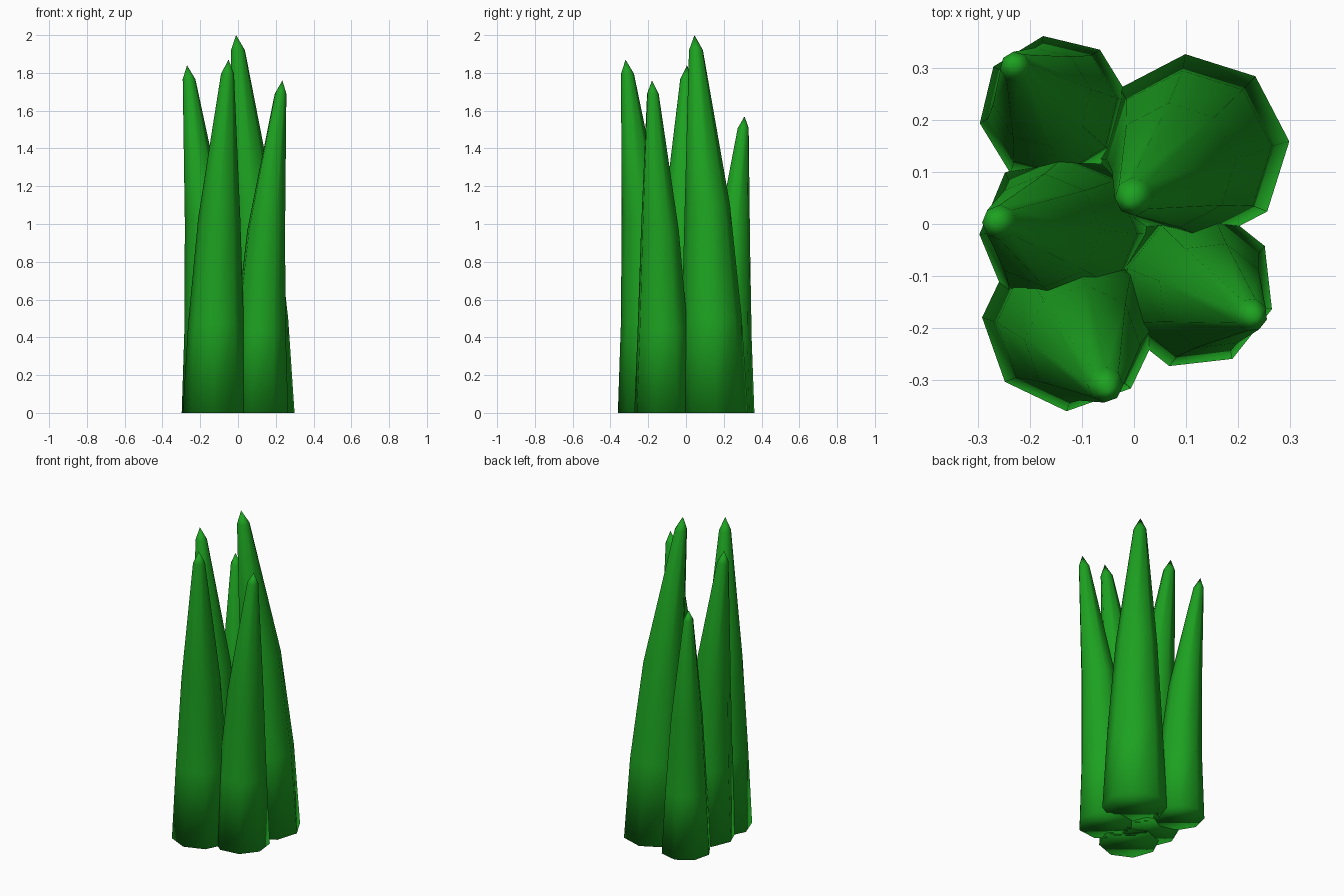
import bpy, bmesh
from math import cos, sin, radians

if "Cube" in bpy.data.objects:
    bpy.data.objects.remove(bpy.data.objects["Cube"])

green = bpy.data.materials.new("leaf_green")
green.diffuse_color = (0.012, 0.36, 0.015, 1)
green.use_nodes = True
green.node_tree.nodes["Principled BSDF"].inputs["Base Color"].default_value = green.diffuse_color

SIDES = 8
# (fraction of height, fraction of base radius)
PROFILE = [(0, 1), (0.25, 0.86), (0.55, 0.65), (0.96, 0.2)]


def spike(name, base, radius, turn, tip):
    """Eight-sided tapering leaf whose lean grows with the square of height."""
    bm = bmesh.new()
    rings = []
    for t, r in PROFILE:
        cx = base[0] + (tip[0] - base[0]) * t * t
        cy = base[1] + (tip[1] - base[1]) * t * t
        rings.append([bm.verts.new((cx + radius * r * cos(radians(turn + 45 * i)),
                                    cy + radius * r * sin(radians(turn + 45 * i)),
                                    tip[2] * t)) for i in range(SIDES)])
    point = bm.verts.new(tip)
    bm.faces.new(rings[0][::-1])
    for i in range(SIDES):
        j = (i + 1) % SIDES
        for low, high in zip(rings, rings[1:]):
            bm.faces.new((low[i], low[j], high[j], high[i]))
        bm.faces.new((rings[-1][i], rings[-1][j], point))
    for f in bm.faces:
        f.smooth = True
    mesh = bpy.data.meshes.new(name)
    bm.to_mesh(mesh)
    bm.free()
    mesh.materials.append(green)
    bpy.context.collection.objects.link(bpy.data.objects.new(name, mesh))


# Five leaves of the clump
spike("leaf_back_right", (0.115, 0.143), 0.185, 5, (-0.01, 0.045, 2.0))
spike("leaf_front_right", (0.112, -0.12), 0.16, 29, (0.235, -0.18, 1.76))
spike("leaf_front_left", (-0.121, -0.189), 0.172, -3, (-0.05, -0.32, 1.87))
spike("leaf_middle_left", (-0.13, -0.02), 0.168, 0, (-0.27, 0.005, 1.84))
spike("leaf_back_left", (-0.152, 0.217), 0.147, 9, (-0.235, 0.31, 1.57))
